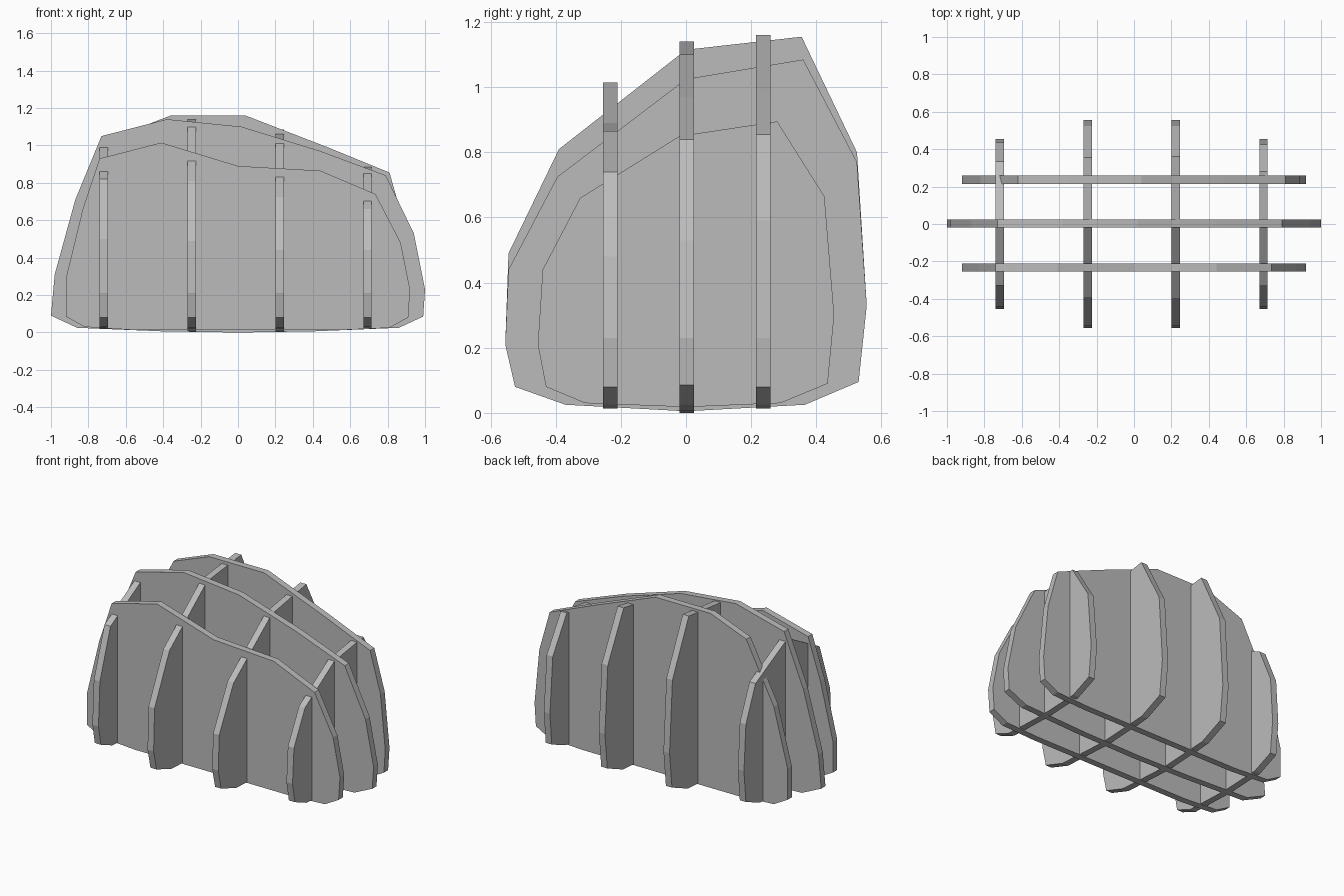
import bpy
import bmesh

cube = bpy.data.objects.get("Cube")
if cube:
    bpy.data.objects.remove(cube, do_unlink=True)

THICKNESS = 0.044

# Single matte grey for every board
grey = bpy.data.materials.new("matte_grey")
grey.use_nodes = True
colour = (0.5, 0.5, 0.5, 1.0)
grey.diffuse_color = colour
for node in grey.node_tree.nodes:
    if node.type == "BSDF_PRINCIPLED":
        node.inputs["Base Color"].default_value = colour


def add_rib(name, outline, place, direction):
    """Cut a flat board from an outline and centre its thickness on the plane."""
    bm = bmesh.new()
    offset = tuple(axis * THICKNESS / 2 for axis in direction)
    start = [tuple(c - o for c, o in zip(place(u, z), offset)) for u, z in outline]
    face = bm.faces.new([bm.verts.new(co) for co in start])
    result = bmesh.ops.extrude_face_region(bm, geom=[face], use_keep_orig=True)
    moved = [item for item in result["geom"] if isinstance(item, bmesh.types.BMVert)]
    bmesh.ops.translate(bm, verts=moved, vec=[axis * THICKNESS for axis in direction])
    bmesh.ops.recalc_face_normals(bm, faces=bm.faces)
    mesh = bpy.data.meshes.new(name)
    bm.to_mesh(mesh)
    bm.free()
    mesh.materials.append(grey)
    board = bpy.data.objects.new(name, mesh)
    bpy.context.collection.objects.link(board)
    return board


def add_long_rib(name, y, top, base):
    return add_rib(name, top + base, lambda u, z: (u, y, z), (0, 1, 0))


def add_cross_rib(name, x, top, base):
    return add_rib(name, top + base, lambda u, z: (x, u, z), (1, 0, 0))


# Undersides, listed from the positive end to the negative end
long_outer_base = [(.92, .23), (.91, .08), (.81, .025), (.57, .014),
                   (-.57, .014), (-.82, .03), (-.92, .085), (-.92, .29)]
long_middle_base = [(1, .23), (.99, .085), (.86, .025), (.4, .006), (0, 0),
                    (-.4, .006), (-.86, .025), (-1, .09), (-.98, .31)]
cross_outer_base = [(.455, .3), (.435, .09), (.29, .03), (0, .018),
                    (-.31, .03), (-.43, .08), (-.455, .21)]
cross_inner_base = [(.555, .33), (.53, .095), (.365, .025), (0, .005),
                    (-.37, .025), (-.525, .08), (-.555, .21)]

# Long ribs, running side to side
add_long_rib("front_long_rib", -.233,
             [(-.83, .66), (-.74, .93), (-.41, 1.015), (0, .89),
              (.44, .865), (.735, .74), (.87, .48)], long_outer_base)
add_long_rib("middle_long_rib", .002,
             [(-.87, .71), (-.73, 1.05), (-.38, 1.14), (.02, 1.1),
              (.44, .97), (.79, .84), (.94, .53)], long_middle_base)
add_long_rib("back_long_rib", .237,
             [(-.82, .67), (-.62, 1.06), (-.36, 1.16), (.04, 1.16),
              (.48, .99), (.81, .855), (.885, .59)], long_outer_base)

# Cross ribs, running front to back
add_cross_rib("right_end_cross_rib", -.718,
              [(-.44, .5), (-.33, .82), (0, 1), (.335, .83), (.435, .6)],
              cross_outer_base)
add_cross_rib("right_inner_cross_rib", -.247,
              [(-.545, .49), (-.39, .81), (0, 1.115), (.355, 1.155), (.525, .8)],
              cross_inner_base)
add_cross_rib("left_inner_cross_rib", .223,
              [(-.545, .44), (-.395, .725), (0, 1.025), (.36, 1.085), (.525, .77)],
              cross_inner_base)
add_cross_rib("left_end_cross_rib", .693,
              [(-.44, .44), (-.325, .66), (-.02, .85), (.28, .895), (.425, .665)],
              cross_outer_base)
